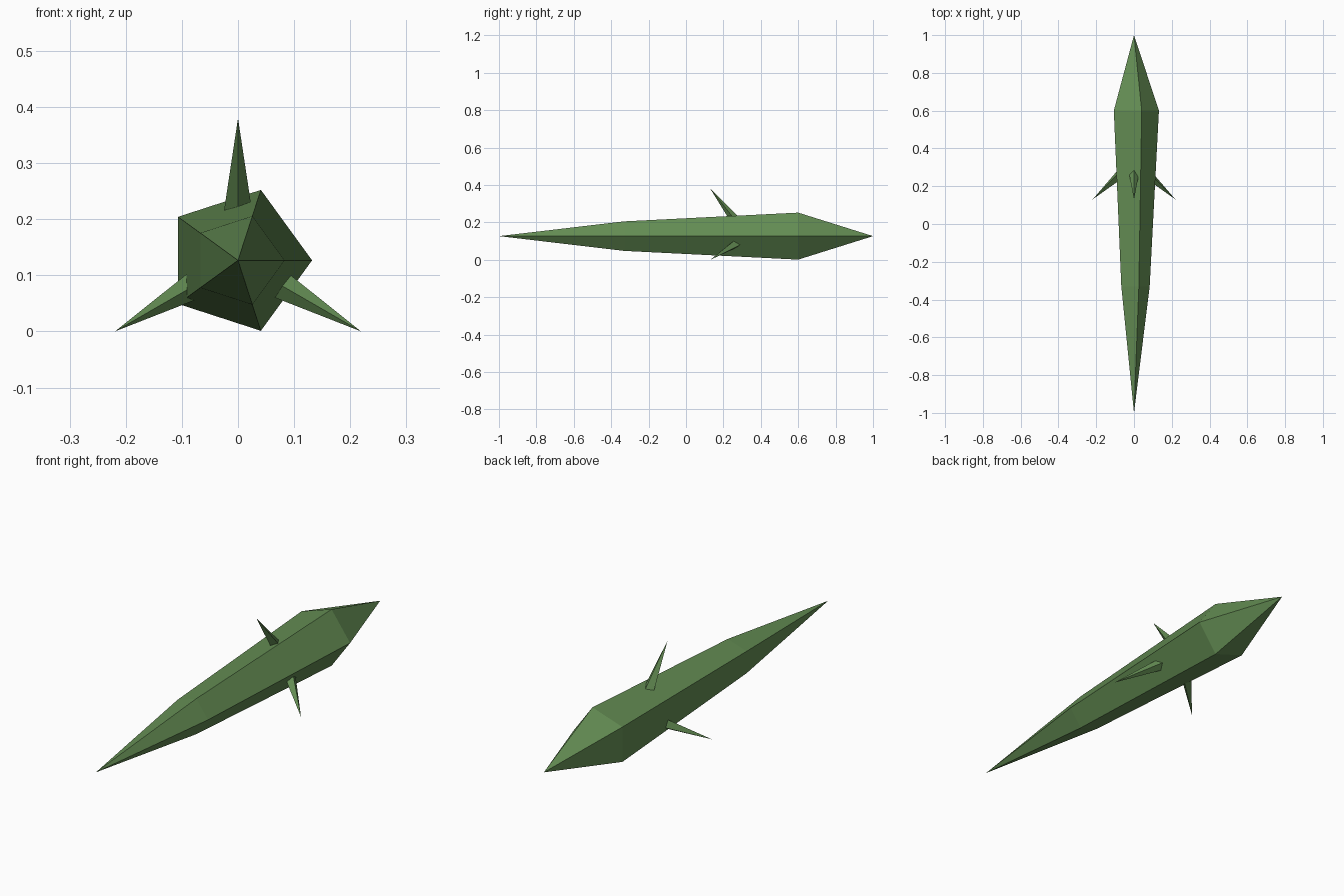
import bpy, bmesh, math
from mathutils import Vector

if "Cube" in bpy.data.objects:
    bpy.data.objects.remove(bpy.data.objects["Cube"])

CZ = 0.1267  # height of the long axis

green = bpy.data.materials.new("leaf_green")
green.diffuse_color = (0.125, 0.262, 0.086, 1)
green.use_nodes = True
green.node_tree.nodes["Principled BSDF"].inputs["Base Color"].default_value = green.diffuse_color


def finish(bm, name):
    bmesh.ops.recalc_face_normals(bm, faces=bm.faces[:])
    me = bpy.data.meshes.new(name)
    bm.to_mesh(me)
    bm.free()
    me.materials.append(green)
    ob = bpy.data.objects.new(name, me)
    bpy.context.collection.objects.link(ob)
    return ob


# Five-sided pod body: pointed at both ends, with two rings between
bm = bmesh.new()
rings = []
for y, r in ((-0.33, 0.083), (0.6, 0.132)):
    rings.append([bm.verts.new((r * math.cos(math.tau * i / 5), y,
                                CZ + r * math.sin(math.tau * i / 5))) for i in range(5)])
front_tip = bm.verts.new((0, -1, CZ))
back_tip = bm.verts.new((0, 1, CZ))
for i in range(5):
    j = (i + 1) % 5
    bm.faces.new((front_tip, rings[0][i], rings[0][j]))
    bm.faces.new((rings[0][i], rings[0][j], rings[1][j], rings[1][i]))
    bm.faces.new((back_tip, rings[1][j], rings[1][i]))
finish(bm, "pod_body")


# Three four-sided thorns swept toward the front, spaced evenly round the body
def thorn(name, angle):
    out = Vector((math.cos(angle), 0, math.sin(angle)))
    side = Vector((-math.sin(angle), 0, math.cos(angle)))
    centre = Vector((0, 0, CZ))
    base = centre + out * 0.07 + Vector((0, 0.275, 0))
    tip = centre + out * 0.2533 + Vector((0, 0.13, 0))
    cross = (tip - base).normalized().cross(side)
    r = 0.0277
    bm = bmesh.new()
    ring = [bm.verts.new(base + r * d) for d in (side, cross, -side, -cross)]
    top = bm.verts.new(tip)
    bm.faces.new(ring)
    for i in range(4):
        bm.faces.new((ring[i], ring[(i + 1) % 4], top))
    finish(bm, name)


for name, deg in (("top_thorn", 90), ("left_thorn", 210), ("right_thorn", 330)):
    thorn(name, math.radians(deg))
